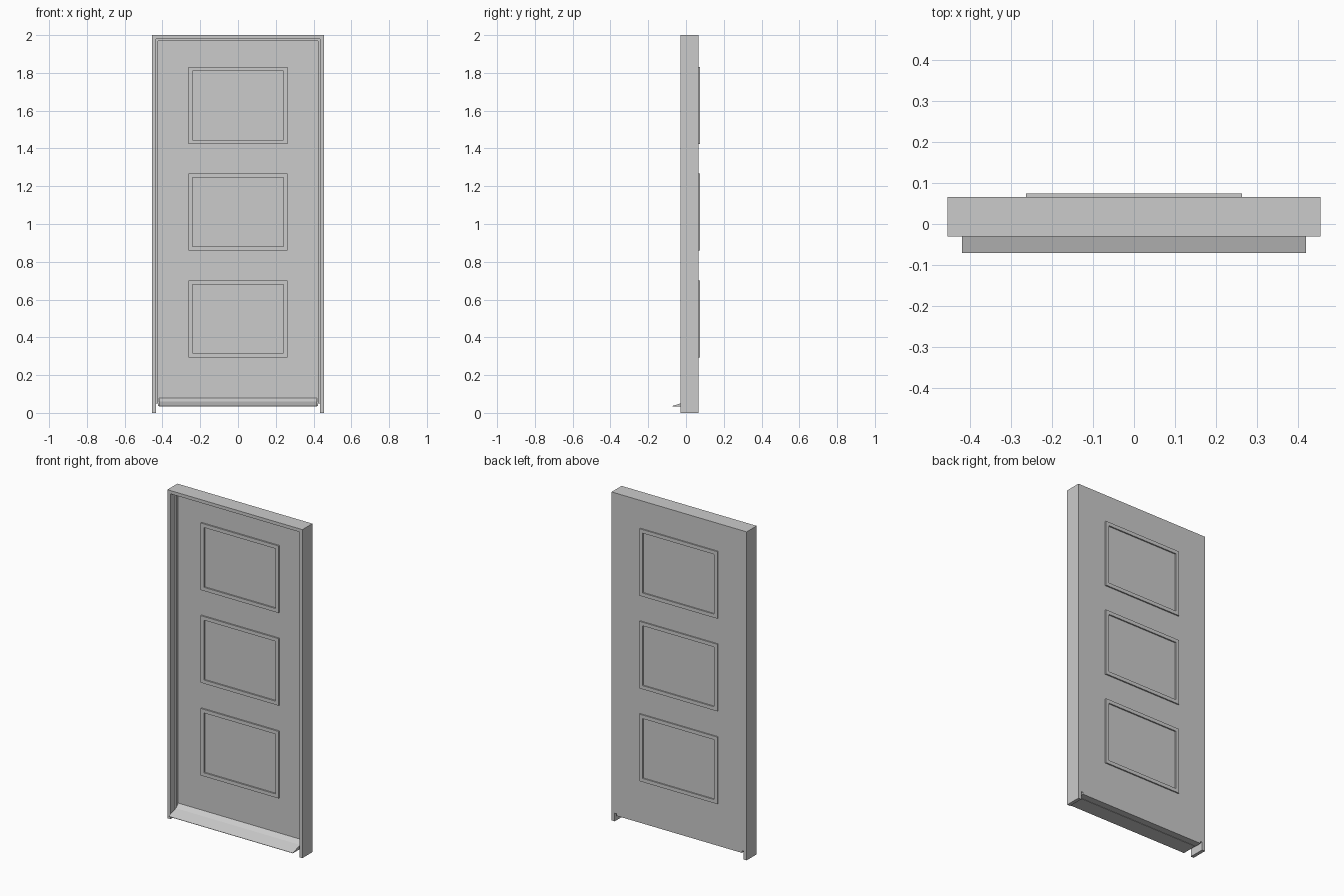
import bpy, bmesh

if "Cube" in bpy.data.objects:
    bpy.data.objects.remove(bpy.data.objects["Cube"])

def make(name, bm):
    bmesh.ops.recalc_face_normals(bm, faces=bm.faces)
    me = bpy.data.meshes.new(name)
    bm.to_mesh(me)
    bm.free()
    ob = bpy.data.objects.new(name, me)
    bpy.context.collection.objects.link(ob)
    return ob

def extrude_profile(name, pts, offset):
    """Fill a closed 3D outline and extrude it by offset."""
    bm = bmesh.new()
    face = bm.faces.new([bm.verts.new(p) for p in pts])
    ext = bmesh.ops.extrude_face_region(bm, geom=[face])["geom"]
    bmesh.ops.translate(bm, vec=offset,
                        verts=[v for v in ext if isinstance(v, bmesh.types.BMVert)])
    return make(name, bm)

def arch(name, xo, xi, zb, zo, zi, y0, y1):
    """Upside-down U: two legs and a head in one piece."""
    pts = [(-xo, zb), (-xo, zo), (xo, zo), (xo, zb),
           (xi, zb), (xi, zi), (-xi, zi), (-xi, zb)]
    return extrude_profile(name, [(x, y0, z) for x, z in pts], (0, y1 - y0, 0))

def moulding(name, zc, hw, hh, w, y0, y1):
    """Rectangular raised picture-frame moulding."""
    bm = bmesh.new()
    rings = []
    for y in (y0, y1):
        for d in (0, w):
            a, b = hw - d, hh - d
            rings.append([bm.verts.new((sx * a, y, zc + sz * b))
                          for sx, sz in ((-1, -1), (1, -1), (1, 1), (-1, 1))])
    fo, fi, bo, bi = rings
    for p, q in ((fo, fi), (fi, bi), (bi, bo), (bo, fo)):
        for i in range(4):
            j = (i + 1) % 4
            bm.faces.new((p[i], p[j], q[j], q[i]))
    return make(name, bm)

FRONT, BACK = 0.025, 0.066

# Outer frame and the inner stop
arch("door_frame", 0.455, 0.434, 0.0, 2.0, 1.98, -0.03, BACK)
arch("frame_stop", 0.434, 0.423, 0.05, 1.98, 1.969, 0.012, BACK)

# Door leaf
leaf = [(-0.423, 0.037), (0.423, 0.037), (0.423, 1.969), (-0.423, 1.969)]
extrude_profile("door_leaf", [(x, FRONT, z) for x, z in leaf], (0, BACK - FRONT, 0))

# Panel mouldings on both faces
for i, zc in enumerate((0.498, 1.063, 1.627)):
    moulding(f"front_moulding_{i + 1}", zc, 0.263, 0.204, 0.022, FRONT - 0.009, FRONT)
    moulding(f"back_moulding_{i + 1}", zc, 0.263, 0.204, 0.022, BACK, BACK + 0.008)

# Sloping weather bar at the foot of the door
bar = [(-0.071, 0.035), (-0.071, 0.037), (0.0, 0.059), (FRONT, 0.08), (FRONT, 0.035)]
extrude_profile("weather_bar", [(-0.419, y, z) for y, z in bar], (0.838, 0, 0))
